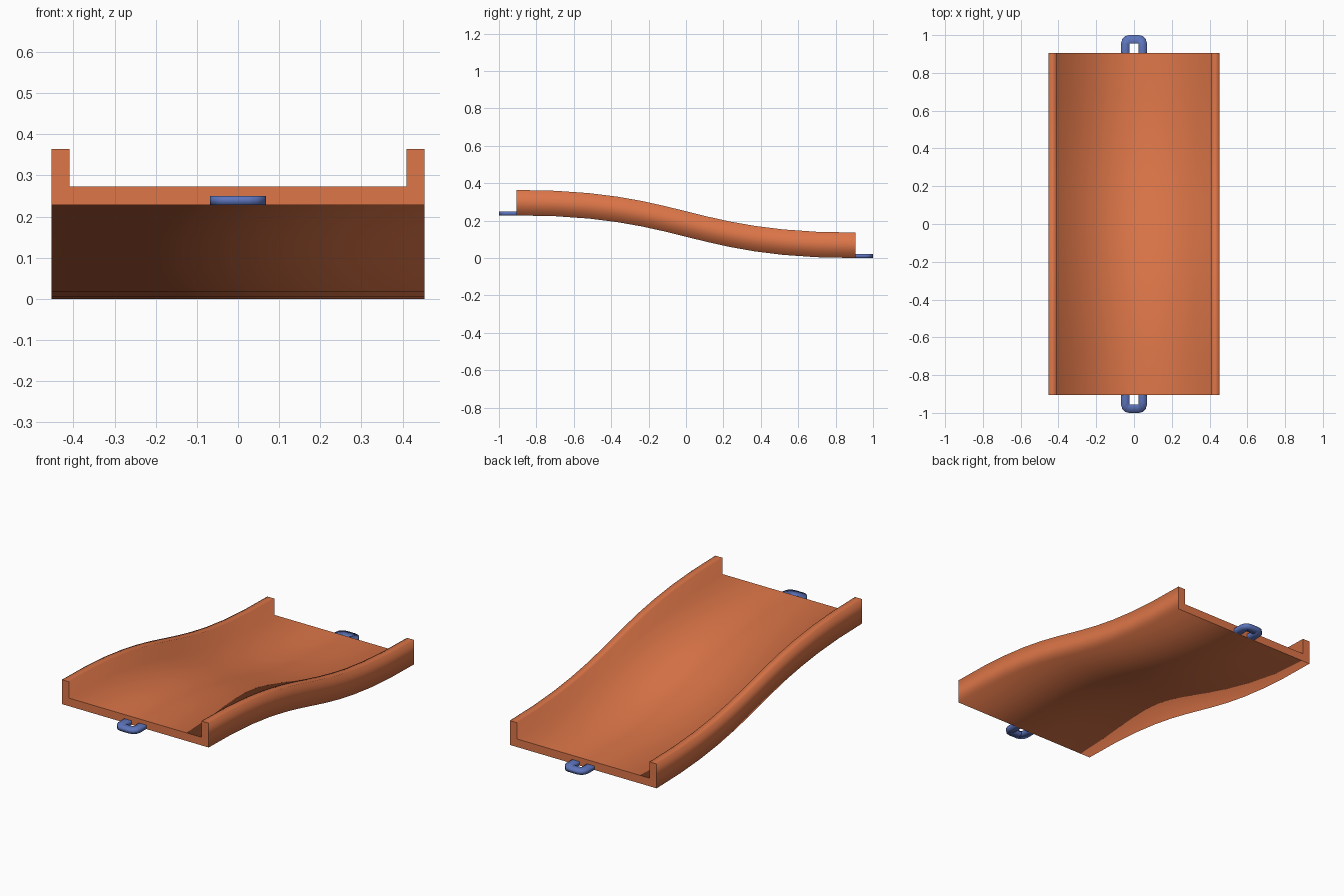
import bpy, bmesh, math

if "Cube" in bpy.data.objects:
    bpy.data.objects.remove(bpy.data.objects["Cube"])


def material(name, rgb):
    m = bpy.data.materials.new(name)
    m.diffuse_color = (*rgb, 1)
    m.use_nodes = True
    m.node_tree.nodes["Principled BSDF"].inputs["Base Color"].default_value = m.diffuse_color
    return m


ORANGE = material("orange plastic", (0.72, 0.18, 0.065))
BLUE = material("blue plastic", (0.11, 0.175, 0.50))


def sweep(name, sections, mat, sharp_angle=None):
    """Skin matching rings of points, with flat end caps."""
    bm = bmesh.new()
    rings = [[bm.verts.new(p) for p in s] for s in sections]
    n = len(rings[0])
    for a, b in zip(rings, rings[1:]):
        for i in range(n):
            j = (i + 1) % n
            bm.faces.new((a[i], a[j], b[j], b[i])).smooth = True
    for ring in (rings[0], rings[-1]):
        bm.faces.new(ring).smooth = False
        for i in range(n):
            bm.edges.get((ring[i], ring[(i + 1) % n])).smooth = False
    bmesh.ops.recalc_face_normals(bm, faces=bm.faces)
    me = bpy.data.meshes.new(name)
    bm.to_mesh(me)
    bm.free()
    me.materials.append(mat)
    ob = bpy.data.objects.new(name, me)
    bpy.context.collection.objects.link(ob)
    return ob


# Track: U-shaped channel swept along an S-shaped bezier drop
W, IN, FLOOR, WALL = 0.453, 0.409, 0.045, 0.136
END, DROP = 0.906, 0.228
profile = [(-W, 0), (W, 0), (W, WALL), (IN, WALL),
           (IN, FLOOR), (-IN, FLOOR), (-IN, WALL), (-W, WALL)]
sections = []
for k in range(13):
    t = k / 12
    y = -END + 2 * END * (1.5 * t * (1 - t) + t ** 3)
    z = DROP * (1 - 3 * t * t + 2 * t ** 3)
    sections.append([(x, y, z + h) for x, h in profile])
sweep("track_channel", sections, ORANGE)

# Connector loops: flat U-shaped bar with rounded outer corners
OUT, HOLE, R, H = 0.068, 0.023, 0.042, 0.022


def connector(name, side, z):
    half = [((OUT, 0.0), (HOLE, 0.0))]
    for k in range(4):
        a = math.radians(30 * k)
        half.append(((OUT - R + R * math.cos(a), 0.094 - R + R * math.sin(a)),
                     (HOLE, 0.025 + 0.024 * min(1, k / 1.5))))
    path = half + [tuple((-x, y) for x, y in pair) for pair in reversed(half)]
    secs = []
    for (ox, oy), (ix, iy) in path:
        secs.append([(ox, side * (END + oy), z), (ix, side * (END + iy), z),
                     (ix, side * (END + iy), z + H), (ox, side * (END + oy), z + H)])
    sweep(name, secs, BLUE)


connector("front_connector", -1, DROP)
connector("back_connector", 1, 0)
